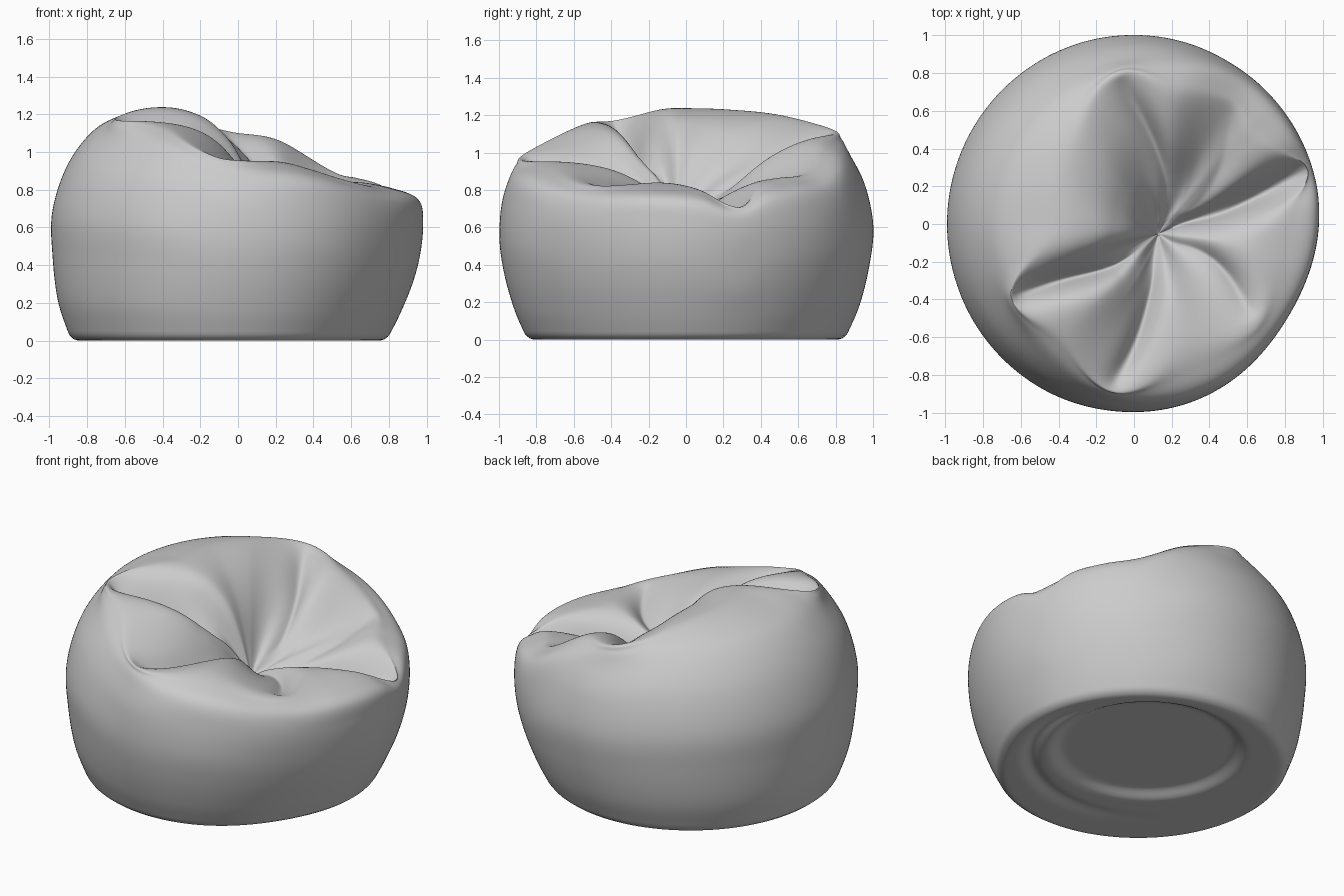
import bpy, bmesh
from math import sin, cos, pi, radians, hypot, exp
from mathutils import Vector

if "Cube" in bpy.data.objects:
    bpy.data.objects.remove(bpy.data.objects["Cube"])

SEG = 300          # segments around
SUB = 12           # samples per profile span

# Top rim: angle, radius, height (pleat corners alternate with soft panel crests)
RIM = [(5, .74, .81), (17, .94, .72), (27, .80, .83), (38, .74, .87), (52, .78, .90), (72, .70, 1.06),
       (95, .78, 1.115), (120, .56, 1.20), (150, .45, 1.23), (180, .41, 1.237), (197, .50, 1.232),
       (211, .72, 1.19), (238, .67, 1.135), (264, .87, .975), (293, .69, .94), (322, .81, .83), (348, .64, .84)]
# Side wall: height, radius
WALL = [(0, .85), (.2, .935), (.35, .972), (.5, .995), (.65, 1.0), (.8, .965),
        (.9, .93), (1.0, .87), (1.1, .79), (1.2, .68)]
# Pleats in the seat: depth, width, path in plan from rim to middle
PLEATS = [(.19, .06, [(-.67, -.39), (-.4, -.3), (-.1, -.22), (.1, -.07)]),
          (.10, .05, [(-.13, -.88), (0, -.65), (.09, -.35), (.11, -.1)]),
          (.06, .05, [(.63, -.5), (.5, -.27), (.35, -.14), (.14, -.08)]),
          (.12, .06, [(.96, .32), (.65, .14), (.4, .03), (.15, 0)]),
          (.05, .08, [(.53, .66), (.48, .35), (.35, .12), (.18, .02)]),
          (.10, .06, [(-.08, .78), (.1, .45), (.17, .2), (.13, 0)])]
MID = Vector((.13, -.05, .64))


def hermite(p0, p1, m0, m1, t):
    return (p0 * (2*t**3 - 3*t*t + 1) + m0 * (t**3 - 2*t*t + t)
            + p1 * (3*t*t - 2*t**3) + m1 * (t**3 - t*t))


def table(rows, x):
    """Smooth lookup in sorted rows of (x, value...)."""
    i = max(1, min(len(rows) - 3, next((k for k in range(len(rows) - 1) if rows[k+1][0] >= x), len(rows))))
    a, b, c, d = rows[i-1:i+3]
    h = c[0] - b[0]
    t = (x - b[0]) / h
    if t < 0:
        return [p + (q - p) * (x - a[0]) / (b[0] - a[0]) for p, q in zip(a[1:], b[1:])]
    if t > 1:
        return [p + (q - p) * (x - c[0]) / (d[0] - c[0]) for p, q in zip(c[1:], d[1:])]
    return [hermite(b[k], c[k], (c[k]-a[k]) / (c[0]-a[0]) * h, (d[k]-b[k]) / (d[0]-b[0]) * h, t)
            for k in range(1, len(a))]


def spline(pts):
    """Catmull-Rom samples through the points."""
    out = []
    p = [pts[0] * 2 - pts[1]] + pts + [pts[-1] * 2 - pts[-2]]
    for i in range(1, len(p) - 2):
        for j in range(SUB):
            out.append(hermite(p[i], p[i+1], (p[i+1]-p[i-1]) / 2, (p[i+2]-p[i]) / 2, j / SUB))
    return out


def smooth(a, b, x):
    t = max(0, min(1, (x - a) / (b - a)))
    return t * t * (3 - 2 * t)


RIM = [(a - 360, r, z) for a, r, z in RIM[-3:]] + RIM + [(a + 360, r, z) for a, r, z in RIM[:3]]
PATHS = [(d, w, spline([Vector(q) for q in path])[::3] + [Vector(path[-1])]) for d, w, path in PLEATS]


def pleat(x, y):
    best = 0
    p = Vector((x, y))
    for depth, w, path in PATHS:
        n = len(path) - 1
        dist, s = 9, 0
        for i in range(n):
            ab = path[i+1] - path[i]
            t = max(0, min(1, (p - path[i]).dot(ab) / ab.length_squared))
            d = (p - path[i] - ab * t).length
            if d < dist:
                dist, s = d, (i + t) / n
        best = max(best, depth * sin(pi * s ** .75) * exp(-(dist / w) ** 1.3))
    return best


def underside(x, y):
    """Recessed disc and a loose fold under the bag."""
    dx, dy = x - .04, y - .17
    d = hypot(dx, dy)
    z = .04 * (1 - smooth(.49, .58, d))
    side = max(0, (dx - dy) / (d + 1e-6) / 1.414)
    z += .03 * side * exp(-((d - .68 + .08 * (dx + dy)) / .04) ** 2)
    return z * (1 - smooth(.72, .82, hypot(x + .045, y)))


def wall_point(a, z):
    r = table(WALL, z)[0]
    flat = 1 - .04 * exp(-((((a - 328) + 180) % 360 - 180) / 28) ** 2)
    off = -.045 * max(0, 1 - z / .5)
    t = radians(a)
    return Vector((off + r * flat * cos(t) * .99, r * flat * sin(t), z))


def profile(a):
    t = radians(a)
    rr, rz = table(RIM, a)
    # underside
    edge = wall_point(a, .022)
    c = Vector((-.045, 0, 0))
    pts = []
    for i in range(1, 51):
        q = c.lerp(Vector((edge.x, edge.y, 0)), .97 * i / 50)
        q.z = underside(q.x, q.y)
        pts.append(q)
    # wall, rim and seat
    rim = Vector((rr * cos(t), rr * sin(t), rz))
    ctrl = [edge] + [wall_point(a, rz * f) for f in (.17, .36, .55, .75, .90)]
    # shoulder rolls from the wall over to the rim
    gap = rim - ctrl[-1]
    ctrl += [ctrl[-1] + Vector((gap.x * .45, gap.y * .45, gap.z * .68)), rim]
    k = (.5 + .5 * cos(radians(a - 225))) ** .5
    for u, lo, hi in ((.3, .82, .97), (.55, .58, .85), (.78, .32, .58), (1, 0, 0)):
        q = rim.lerp(MID, u)
        q.z = MID.z + (rz - MID.z) * (lo + (hi - lo) * k)
        ctrl.append(q)
    top = spline(ctrl)
    for i, q in enumerate(top):
        f = smooth(6.2, 7.2, i / SUB)
        if f > 0:
            q.z -= f * pleat(q.x, q.y)
    return pts + top


# Bean bag skin: rings of quads closed by a fan at each pole
bm = bmesh.new()
cols = [[bm.verts.new(p) for p in profile(360 * i / SEG)] for i in range(SEG)]
low = bm.verts.new((-.045, 0, underside(-.045, 0)))
high = bm.verts.new(MID)
for i in range(SEG):
    a, b = cols[i], cols[(i + 1) % SEG]
    bm.faces.new((low, b[0], a[0]))
    bm.faces.new((high, a[-1], b[-1]))
    for j in range(len(a) - 1):
        bm.faces.new((a[j], b[j], b[j+1], a[j+1]))
# relax the skin slightly so folds read as soft fabric
for _ in range(3):
    bmesh.ops.smooth_vert(bm, verts=bm.verts, factor=.5, use_axis_x=True, use_axis_y=True, use_axis_z=True)
bmesh.ops.recalc_face_normals(bm, faces=bm.faces)
mesh = bpy.data.meshes.new("bean_bag")
bm.to_mesh(mesh)
bm.free()
bag = bpy.data.objects.new("bean_bag", mesh)
bpy.context.collection.objects.link(bag)
bpy.context.view_layer.objects.active = bag
bag.select_set(True)
bpy.ops.object.shade_smooth_by_angle(angle=radians(80))
